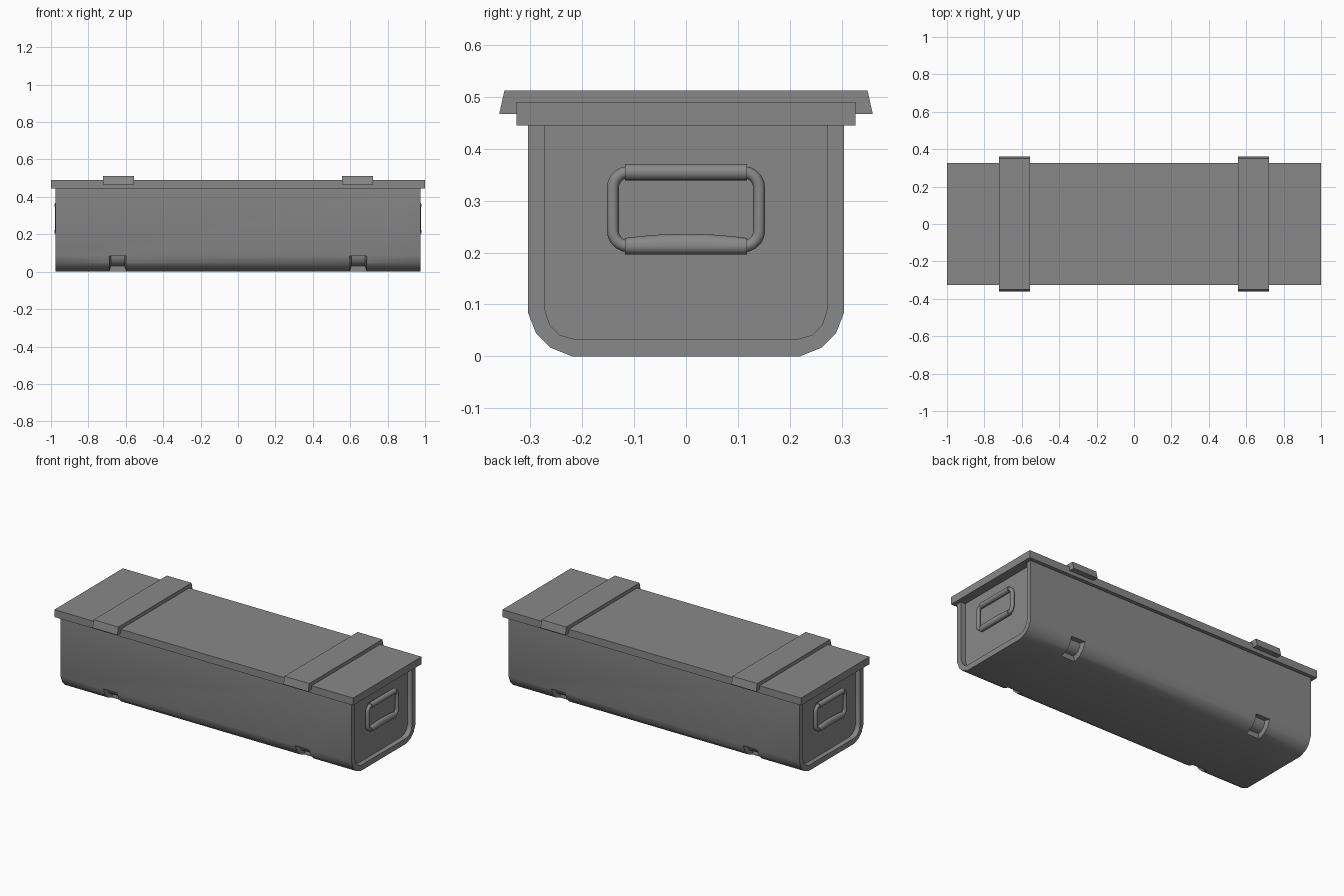
import bpy, bmesh, math
from mathutils import Vector

cube = bpy.data.objects.get("Cube")
if cube:
    bpy.data.objects.remove(cube)

GREY = (0.25, 0.25, 0.25, 1)
grey = bpy.data.materials.new("plain grey")
grey.use_nodes = True
grey.diffuse_color = GREY
grey.node_tree.nodes["Principled BSDF"].inputs["Base Color"].default_value = GREY


def loft(name, rings, closed=False, smooth=None):
    """Skin a list of equal-length point rings, capping the ends unless closed."""
    bm = bmesh.new()
    loops = [[bm.verts.new(p) for p in ring] for ring in rings]
    n = len(loops[0])
    pairs = list(zip(loops, loops[1:]))
    if closed:
        pairs.append((loops[-1], loops[0]))
    else:
        bm.faces.new(loops[0])
        bm.faces.new(loops[-1])
    for a, b in pairs:
        for i in range(n):
            j = (i + 1) % n
            bm.faces.new((a[i], a[j], b[j], b[i]))
    bmesh.ops.recalc_face_normals(bm, faces=bm.faces)
    mesh = bpy.data.meshes.new(name)
    bm.to_mesh(mesh)
    bm.free()
    mesh.materials.append(grey)
    obj = bpy.data.objects.new(name, mesh)
    bpy.context.collection.objects.link(obj)
    if smooth:
        activate(obj)
        bpy.ops.object.shade_smooth_by_angle(angle=math.radians(smooth))
    return obj


def activate(obj):
    bpy.ops.object.select_all(action="DESELECT")
    obj.select_set(True)
    bpy.context.view_layer.objects.active = obj


def section(half):
    """Mirror half a cross-section (y, z) across y = 0."""
    return half + [(-y, z) for y, z in reversed(half)]


def at(x, profile):
    return [(x, y, z) for y, z in profile]


# Body: rounded trough with a recessed panel at each end
outer = section([(0.305, 0.47), (0.305, 0.085), (0.289, 0.044), (0.262, 0.017), (0.22, 0)])
inner = section([(0.273, 0.46), (0.273, 0.092), (0.262, 0.060), (0.243, 0.041), (0.215, 0.033)])
END, PANEL = 0.975, 0.945
body = loft("body", [at(-PANEL, inner), at(-END, inner), at(-END, outer),
                     at(END, outer), at(END, inner), at(PANEL, inner)])

# Curved notches cut into the lower corners
for sx in (-1, 1):
    for sy in (-1, 1):
        rings = []
        for k in range(7):
            a = math.radians(15 * k)
            ring = []
            for r, w in ((0.055, 0.037), (0.115, 0.057)):
                y, z = sy * (0.22 + r * math.cos(a)), 0.085 - r * math.sin(a)
                pair = [(sx * 0.643 - w, y, z), (sx * 0.643 + w, y, z)]
                ring += pair if r < 0.1 else pair[::-1]
            rings.append(ring)
        cutter = loft("notch_cutter", rings)
        cutter.hide_render = True
        activate(body)
        cut = body.modifiers.new("notch", "BOOLEAN")
        cut.operation, cut.solver, cut.object = "DIFFERENCE", "EXACT", cutter
        bpy.ops.object.modifier_apply(modifier=cut.name)
        bpy.data.objects.remove(cutter)
activate(body)
bpy.ops.object.shade_smooth_by_angle(angle=math.radians(40))

# Lid and its two flared battens
lid_profile = section([(0.327, 0.445), (0.327, 0.49)])
loft("lid", [at(-1, lid_profile), at(1, lid_profile)])
batten_profile = section([(0.36, 0.467), (0.35, 0.512)])
for side, s in (("left", 1), ("right", -1)):
    loft(side + "_batten", [at(s * 0.556, batten_profile), at(s * 0.722, batten_profile)])

# Handles: rounded wire loop, grip above and hinge sleeve below
LOW, HIGH, WIDE, BEND = 0.212, 0.355, 0.141, 0.03
corners = [(WIDE - BEND, HIGH - BEND), (BEND - WIDE, HIGH - BEND),
           (BEND - WIDE, LOW + BEND), (WIDE - BEND, LOW + BEND)]


def circle(centre, out, side, radius, n=12):
    return [centre + radius * (math.cos(t) * out + math.sin(t) * side)
            for t in (2 * math.pi * k / n for k in range(n))]


def sleeve(name, x, z, radius, bulge):
    """Tube along y whose upper half swells in the middle."""
    rings = []
    for k in range(9):
        y = 0.118 * (k / 4 - 1)
        ring = circle(Vector((x, y, z)), Vector((1, 0, 0)), Vector((0, 0, 1)), radius, 16)
        for p in ring:
            if p.z > z:
                p.z += bulge * (1 - (y / 0.118) ** 2) * (p.z - z) / radius
        rings.append(ring)
    loft(name, rings, smooth=40)


for side, s in (("left", 1), ("right", -1)):
    x = s * 0.966
    rings = []
    for quarter, (cy, cz) in enumerate(corners):
        for k in range(6):
            a = math.pi / 2 * (quarter + k / 5)
            radial = Vector((0, math.cos(a), math.sin(a)))
            rings.append(circle(Vector((x, cy, cz)) + BEND * radial,
                                radial, Vector((1, 0, 0)), 0.0115))
    loft(side + "_handle_loop", rings, closed=True, smooth=60)
    sleeve(side + "_handle_grip", x, HIGH, 0.016, 0)
    sleeve(side + "_handle_hinge", x, LOW, 0.016, 0.008)
